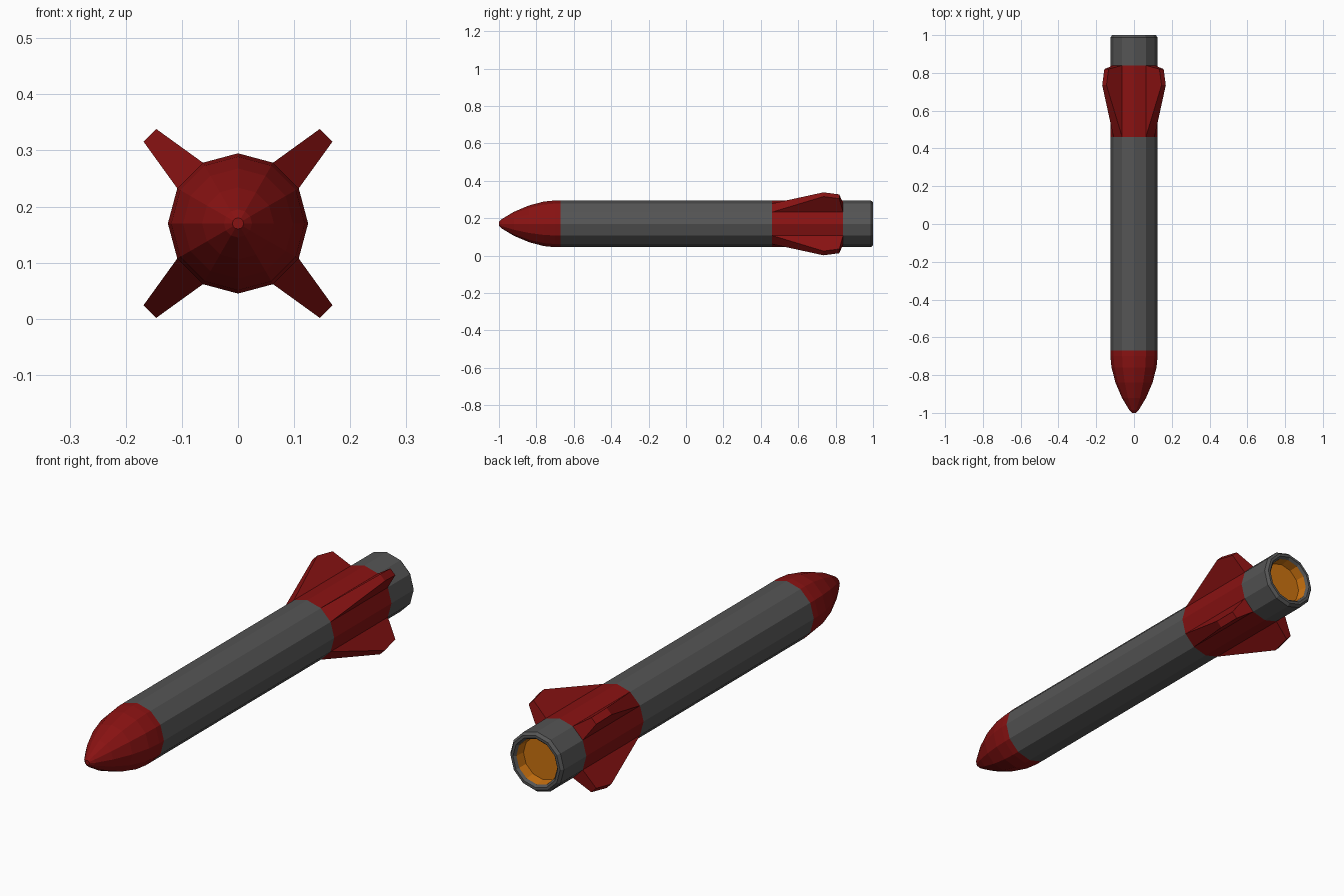
import bpy, bmesh, math
from mathutils import Vector

if "Cube" in bpy.data.objects:
    bpy.data.objects.remove(bpy.data.objects["Cube"])

CZ, R, SIDES = 0.17, 0.125, 12


def material(name, rgb):
    m = bpy.data.materials.new(name)
    m.diffuse_color = (*rgb, 1)
    m.use_nodes = True
    m.node_tree.nodes["Principled BSDF"].inputs["Base Color"].default_value = m.diffuse_color
    return m


RED = material("red_paint", (0.25, 0.006, 0.006))
GREY = material("dark_grey", (0.09, 0.09, 0.09))
ORANGE = material("orange_glow", (0.6, 0.17, 0.005))


def add_object(name, bm, mat):
    bmesh.ops.recalc_face_normals(bm, faces=bm.faces)
    mesh = bpy.data.meshes.new(name)
    bm.to_mesh(mesh)
    bm.free()
    mesh.materials.append(mat)
    ob = bpy.data.objects.new(name, mesh)
    bpy.context.collection.objects.link(ob)
    return ob


def lathe(name, profile, mat, cap_start=False, cap_end=False):
    """Twelve-sided revolve of (y, radius) points about the long axis."""
    bm = bmesh.new()
    rings = []
    for y, r in profile:
        angles = [2 * math.pi * i / SIDES for i in range(SIDES)]
        rings.append([bm.verts.new((r * math.cos(a), y, CZ + r * math.sin(a))) for a in angles])
    for a, b in zip(rings, rings[1:]):
        for i in range(SIDES):
            j = (i + 1) % SIDES
            bm.faces.new((a[i], a[j], b[j], b[i]))
    if cap_start:
        bm.faces.new(rings[0])
    if cap_end:
        bm.faces.new(rings[-1])
    return add_object(name, bm, mat)


def fin(name, angle):
    """Tapered fin growing out of one flat side of the tail band."""
    radial = Vector((math.cos(angle), 0, math.sin(angle)))
    side = Vector((-math.sin(angle), 0, math.cos(angle)))
    base_r, base_w = R * math.cos(math.pi / SIDES), R * math.sin(math.pi / SIDES)
    # (y, distance from axis, half width)
    outline = [(0.46, base_r, base_w), (0.735, 0.222, 0.016),
               (0.82, 0.206, 0.016), (0.84, base_r, base_w)]
    bm = bmesh.new()
    left, right = [[bm.verts.new(Vector((0, y, CZ)) + radial * r + side * w * s)
                    for y, r, w in outline] for s in (1, -1)]
    bm.faces.new(left)
    bm.faces.new(right)
    for i in range(3):
        bm.faces.new((left[i], left[i + 1], right[i + 1], right[i]))
    return add_object(name, bm, RED)


# Nose cone
lathe("nose_cone", [(-1.0, 0.010), (-0.985, 0.025), (-0.92, 0.064), (-0.84, 0.098),
                    (-0.76, 0.119), (-0.70, R), (-0.67, R)], RED, cap_start=True)

# Body tube and tail band
lathe("body_tube", [(-0.67, R), (0.46, R)], GREY)
lathe("tail_band", [(0.46, R), (0.84, R)], RED)

# Exhaust with rounded lip, and its glowing recess
lathe("exhaust_tube", [(0.84, R), (0.988, R), (1.0, 0.115), (1.0, 0.104), (0.99, 0.095)], GREY)
recess = lathe("exhaust_recess", [(0.99, 0.095), (0.95, 0.09)], ORANGE, cap_end=True)
recess.data.flip_normals()

# Four diagonal fins
for k in range(4):
    fin(f"tail_fin_{k + 1}", math.radians(45 + 90 * k))
